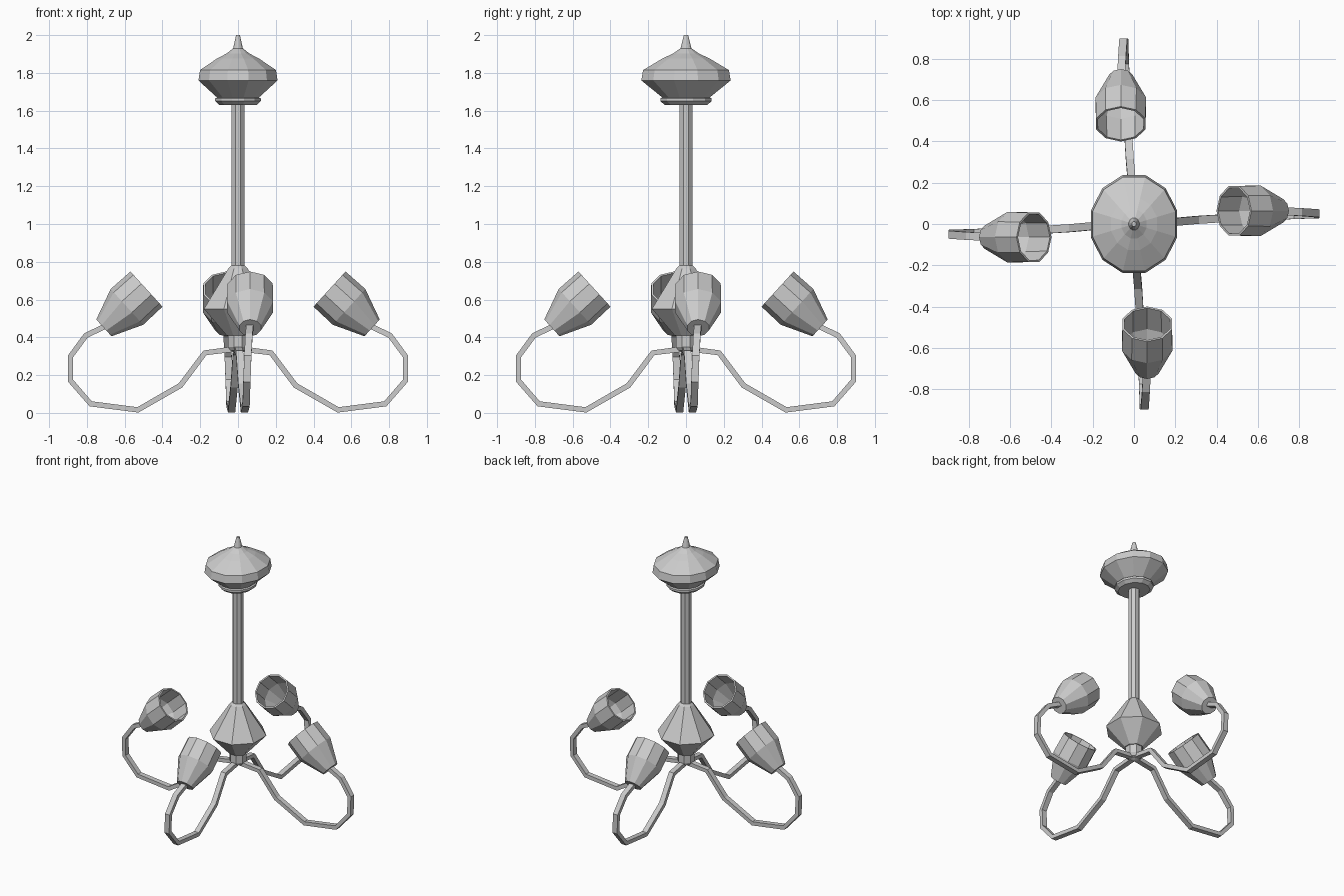
import bpy, bmesh
from math import sin, cos, pi, radians
from mathutils import Vector, Matrix

if "Cube" in bpy.data.objects:
    bpy.data.objects.remove(bpy.data.objects["Cube"])


def make_object(name, bm):
    bmesh.ops.remove_doubles(bm, verts=bm.verts, dist=1e-5)
    bmesh.ops.recalc_face_normals(bm, faces=bm.faces)
    mesh = bpy.data.meshes.new(name)
    bm.to_mesh(mesh)
    bm.free()
    obj = bpy.data.objects.new(name, mesh)
    bpy.context.collection.objects.link(obj)
    return obj


def skin(bm, rings, cap_start=True, cap_end=True):
    loops = [[bm.verts.new(p) for p in ring] for ring in rings]
    n = len(loops[0])
    for a, b in zip(loops, loops[1:]):
        for i in range(n):
            j = (i + 1) % n
            bm.faces.new((a[i], a[j], b[j], b[i]))
    if cap_start:
        bm.faces.new(loops[0][::-1])
    if cap_end:
        bm.faces.new(loops[-1])


def lathe(name, profile, sides, sx=1.0, matrix=Matrix(), offset=0.5):
    bm = bmesh.new()
    angles = [2 * pi * (i + offset) / sides for i in range(sides)]
    skin(bm, [[matrix @ Vector((r * cos(a) * sx, r * sin(a), z)) for a in angles]
              for r, z in profile])
    return make_object(name, bm)


# Central column
lathe("ceiling_canopy", [(.012, 2), (.03, 1.93), (.072, 1.902), (.13, 1.876),
                         (.235, 1.815), (.245, 1.76), (.13, 1.67), (.141, 1.665),
                         (.141, 1.65), (.115, 1.63)], 12, 0.885)
lathe("stem", [(.038, 1.64), (.038, .76)], 8)
lathe("lower_body", [(.04, .78), (.055, .765), (.195, .55), (.065, .41)], 8)
lathe("hub_collar", [(.058, .42), (.058, .35), (.045, .33), (.008, .315)], 8)

# Arm centre line: outward distance, sideways drift, height
path = [(.02, 0, .338), (.175, .008, .318), (.305, .02, .145), (.53, .034, .016),
        (.78, .043, .048), (.886, .047, .17), (.886, .052, .30),
        (.805, .058, .41), (.70, .063, .46)]


def arm(name, rot):
    pts = [Vector(p) for p in path]
    rings = []
    for i, p in enumerate(pts):
        t = pts[min(i + 1, len(pts) - 1)] - pts[max(i - 1, 0)]
        n = Vector((-t.z, 0, t.x)).normalized() * 0.0145
        s = Vector((0, 0.019, 0))
        rings.append([rot @ q for q in (p + n + s, p + n - s, p - n - s, p - n + s)])
    bm = bmesh.new()
    skin(bm, rings)
    make_object(name, bm)


def shade(name, rot):
    # Hollow cup: outer wall, rim, inner wall
    base, mouth = Vector((.71, .064, .45)), Vector((.485, .064, .655))
    turn = (mouth - base).to_track_quat('Z', 'Y').to_matrix().to_4x4()
    profile = [(.06, 0), (.128, .165), (.126, .305),
               (.115, .305), (.117, .165), (.05, .012)]
    lathe(name, profile, 10, matrix=rot @ Matrix.Translation(base) @ turn)


# Four arms with shades around the column
for k, side in enumerate(("right", "back", "left", "front")):
    rot = Matrix.Rotation(radians(90 * k), 4, 'Z')
    arm(side + "_arm", rot)
    shade(side + "_shade", rot)
